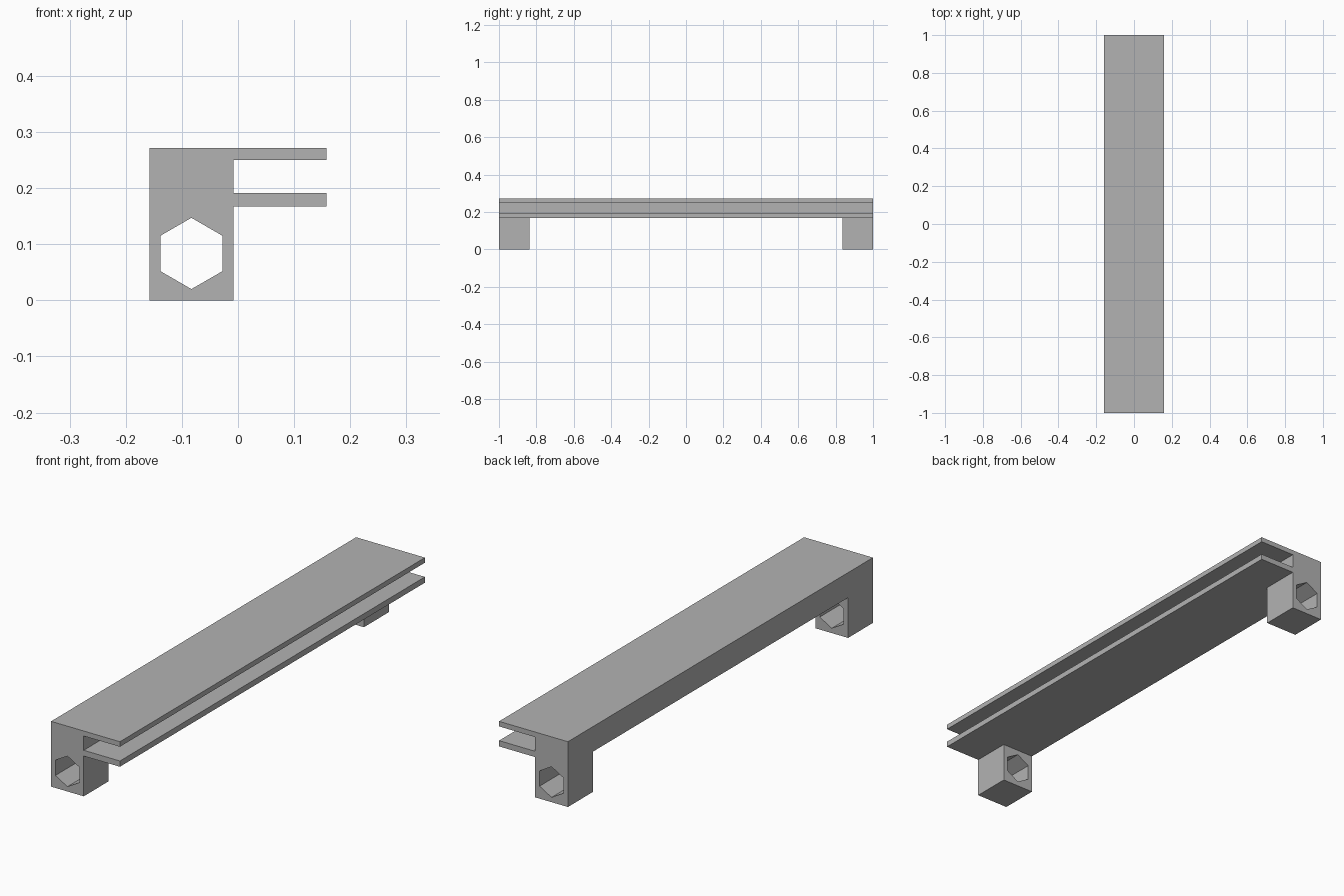
import bpy, bmesh, math

cube = bpy.data.objects.get("Cube")
if cube:
    bpy.data.objects.remove(cube, do_unlink=True)

grey = bpy.data.materials.new("plain grey")
grey.use_nodes = True
colour = (0.45, 0.45, 0.45, 1)
grey.diffuse_color = colour
grey.node_tree.nodes["Principled BSDF"].inputs["Base Color"].default_value = colour


def prism(name, outline, y0, y1):
    """Extrude an x-z outline along y."""
    bm = bmesh.new()
    face = bm.faces.new([bm.verts.new((x, y0, z)) for x, z in outline])
    grown = bmesh.ops.extrude_face_region(bm, geom=[face])["geom"]
    moved = [v for v in grown if isinstance(v, bmesh.types.BMVert)]
    bmesh.ops.translate(bm, verts=moved, vec=(0, y1 - y0, 0))
    bmesh.ops.recalc_face_normals(bm, faces=bm.faces)
    mesh = bpy.data.meshes.new(name)
    bm.to_mesh(mesh)
    bm.free()
    mesh.materials.append(grey)
    obj = bpy.data.objects.new(name, mesh)
    bpy.context.collection.objects.link(obj)
    return obj


def cut(target, cutter):
    """Subtract the cutter, then discard it."""
    mod = target.modifiers.new(cutter.name, 'BOOLEAN')
    mod.operation = 'DIFFERENCE'
    mod.solver = 'EXACT'
    mod.object = cutter
    bpy.context.view_layer.objects.active = target
    bpy.ops.object.modifier_apply(modifier=mod.name)
    bpy.data.objects.remove(cutter, do_unlink=True)


# Slotted rail: upright back with two flanges, full length
back, inner, tip = -0.158, -0.008, 0.158
shelf, slot_low, slot_high, top = 0.167, 0.191, 0.25, 0.271
rail = prism("slotted_rail", [
    (back, 0), (inner, 0), (inner, shelf), (tip, shelf), (tip, slot_low),
    (inner, slot_low), (inner, slot_high), (tip, slot_high), (tip, top), (back, top)], -1, 1)

# Hexagonal bore through both feet
radius, mid_x, mid_z = 0.0635, -0.083, 0.0835
hexagon = [(mid_x + radius * math.sin(i * math.pi / 3),
            mid_z + radius * math.cos(i * math.pi / 3)) for i in range(6)]
cut(rail, prism("hex_bore", hexagon, -1.1, 1.1))

# Open span beneath the rail, leaving a foot at each end
span = 0.837
cut(rail, prism("open_span", [(-0.3, -0.1), (0.3, -0.1), (0.3, shelf), (-0.3, shelf)], -span, span))
